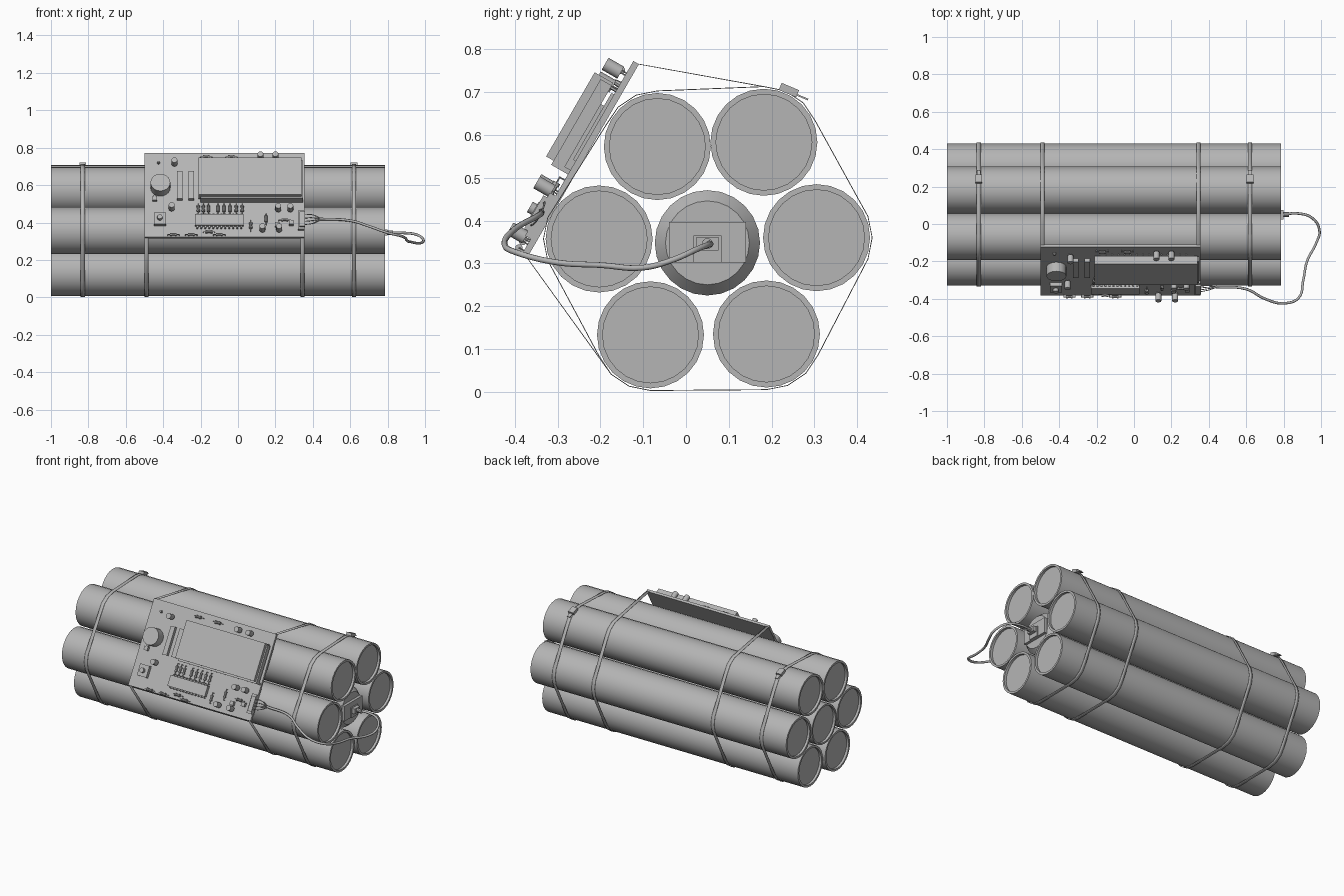
import bpy, bmesh
from math import pi, cos, sin, radians
from mathutils import Matrix, Vector

if "Cube" in bpy.data.objects:
    bpy.data.objects.remove(bpy.data.objects["Cube"])

# Tilted circuit board frame: x along the bundle, v up the board, n outward
BOARD = Matrix(((1, 0, 0, 0), (0, .5, -.866, -.37), (0, .866, .5, .315), (0, 0, 0, 1)))
TOP = .015
ROT = {'x': Matrix.Rotation(pi / 2, 4, 'Y'), 'y': Matrix.Rotation(pi / 2, 4, 'X'), 'z': Matrix()}
GREY = bpy.data.materials.new("dark_grey")
GREY.diffuse_color = (.46, .46, .46, 1)
GREY.use_nodes = True
GREY.node_tree.nodes["Principled BSDF"].inputs["Base Color"].default_value = GREY.diffuse_color


def v_at(z, n=.02):
    """Board height for a world z seen from the front."""
    return (z - .315 - .5 * n) / .866


def finish(bm, name, matrix=None, smooth=True):
    bmesh.ops.recalc_face_normals(bm, faces=bm.faces)
    me = bpy.data.meshes.new(name)
    bm.to_mesh(me)
    bm.free()
    me.materials.append(GREY)
    ob = bpy.data.objects.new(name, me)
    bpy.context.collection.objects.link(ob)
    if matrix:
        ob.matrix_world = matrix
    if smooth:
        me.shade_smooth()
        me.set_sharp_from_angle(angle=radians(35))
    return ob


def box(bm, x0, x1, y0, y1, z0, z1):
    m = Matrix.Translation(((x0 + x1) / 2, (y0 + y1) / 2, (z0 + z1) / 2))
    bmesh.ops.create_cube(bm, size=1, matrix=m @ Matrix.Diagonal((x1 - x0, y1 - y0, z1 - z0, 1)))


def cyl(bm, c, r, length, axis='z', seg=10, r2=None):
    bmesh.ops.create_cone(bm, cap_ends=True, segments=seg, radius1=r, radius2=r2 or r,
                          depth=length, matrix=Matrix.Translation(c) @ ROT[axis])


def lathe_x(name, y, z, profile, seg=24):
    """Closed tube along x from (x, radius) pairs, capped at both ends."""
    bm = bmesh.new()
    rings = [[bm.verts.new((x, y + r * cos(2 * pi * i / seg), z + r * sin(2 * pi * i / seg)))
              for i in range(seg)] for x, r in profile]
    for a, b in zip(rings, rings[1:]):
        for i in range(seg):
            j = (i + 1) % seg
            bm.faces.new((a[i], a[j], b[j], b[i]))
    bm.faces.new(rings[0])
    bm.faces.new(rings[-1])
    return finish(bm, name)


def wire(name, pts, r):
    cu = bpy.data.curves.new(name, 'CURVE')
    cu.dimensions = '3D'
    cu.bevel_depth, cu.bevel_resolution, cu.resolution_u = r, 2, 6
    cu.use_fill_caps = True
    cu.materials.append(GREY)
    sp = cu.splines.new('BEZIER')
    sp.bezier_points.add(len(pts) - 1)
    for p, co in zip(sp.bezier_points, pts):
        p.co = co
        p.handle_left_type = p.handle_right_type = 'AUTO'
    ob = bpy.data.objects.new(name, cu)
    bpy.context.collection.objects.link(ob)


# Bundle of seven tubes
outer = [(-.067, .573), (.182, .583), (.305, .36), (.188, .135), (-.083, .133), (-.203, .357)]
for k, (y, z) in enumerate(outer):
    lathe_x(f"tube_{k + 1}", y, z, [(-.985, .112), (-1, .112), (-1, .125), (.785, .125), (.785, .112), (.77, .112)])
lathe_x("centre_tube", .05, .348, [(-.985, .112), (-1, .112), (-1, .123), (.725, .123), (.755, .098)])

# Detonator set on the tapered end of the centre tube
bm = bmesh.new()
box(bm, .72, .772, -.04, .14, .302, .397)
box(bm, .76, .779, .017, .083, .302, .365)
box(bm, .77, .80, .024, .076, .33, .362)
cyl(bm, (.81, .05, .346), .013, .04, 'x')
finish(bm, "detonator")


# Straps follow the convex outline of the bundle
def hull(pts):
    pts = sorted(pts)

    def half(seq):
        out = []
        for p in seq:
            while len(out) > 1 and ((out[-1][0] - out[-2][0]) * (p[1] - out[-2][1])
                                    - (out[-1][1] - out[-2][1]) * (p[0] - out[-2][0])) <= 0:
                out.pop()
            out.append(p)
        return out[:-1]
    return half(pts) + half(pts[::-1])


def strap(name, x, extra=()):
    pts = [(y + .13 * cos(i * pi / 8), z + .13 * sin(i * pi / 8)) for y, z in outer for i in range(16)]
    loop = hull(pts + list(extra))
    bm = bmesh.new()
    a, b = ([bm.verts.new((x + s * .011, y, z)) for y, z in loop] for s in (-1, 1))
    for i in range(len(loop)):
        j = (i + 1) % len(loop)
        bm.faces.new((a[i], a[j], b[j], b[i]))
    ob = finish(bm, name)
    mod = ob.modifiers.new("thickness", 'SOLIDIFY')
    mod.thickness, mod.offset = .002, 0


for side, x in (("left", -.83), ("right", .62)):
    strap("bundle_strap_" + side, x)
    bm = bmesh.new()
    box(bm, -.018, .018, -.022, .022, -.008, .01)
    box(bm, -.01, .01, -.01, .05, -.004, 0)
    finish(bm, "strap_buckle_" + side, Matrix.Translation((x, .24, .704)) @ Matrix.Rotation(-.4, 4, 'X'))
for side, x in (("left", -.49), ("right", .344)):
    strap("board_strap_" + side, x, [(-.372, .314), (-.113, .766)])

# Circuit board
bm = bmesh.new()
box(bm, -.5, .355, 0, .52, 0, TOP)
finish(bm, "circuit_board", BOARD, False)

# Display module with pin row below it
bm = bmesh.new()
box(bm, -.21, .34, .225, .452, .03, .08)
box(bm, -.2, .348, .214, .226, TOP, .06)
box(bm, .339, .348, .226, .445, .03, .06)
box(bm, -.18, .32, .25, .43, TOP, .022)
for i in range(14):
    cyl(bm, (-.15 + .033 * i, .44, .022), .004, .03, seg=6)
finish(bm, "display", BOARD)

# Buzzer
bm = bmesh.new()
cyl(bm, (-.415, .305, .042), .053, .058, seg=20)
finish(bm, "buzzer", BOARD)

# Flat relays
bm = bmesh.new()
for x in (-.312, -.25):
    box(bm, x - .015, x + .015, .225, .395, TOP, .035)
finish(bm, "flat_relays", BOARD, False)

# Main chip with two rows of bent pins
bm = bmesh.new()
box(bm, -.23, .03, .06, .125, .022, .042)
for i in range(12):
    x = -.217 + i * .0213
    for v0, v1 in ((.05, .062), (.123, .135)):
        box(bm, x - .005, x + .005, v0, v1, .027, .032)
        e0, e1 = (v0, v0 + .004) if v0 < .1 else (v1 - .004, v1)
        box(bm, x - .004, x + .004, e0, e1, TOP, .03)
finish(bm, "main_chip", BOARD, False)

# Push button
bm = bmesh.new()
vb = v_at(.42, .03)
box(bm, -.45, -.385, vb - .035, vb + .035, TOP, .036)
cyl(bm, (-.418, vb, .044), .014, .02, seg=12)
finish(bm, "push_button", BOARD)

# Capacitors standing on short legs
caps = [(-.34, .725), (-.355, .485), (.215, .48), (.28, .48), (.13, .372), (.22, .372), (.12, .757), (.2, .757)]
bm = bmesh.new()
for x, z in caps:
    v = v_at(z, .05)
    cyl(bm, (x, v, .048), .016, .042, seg=12)
    for s in (-.007, .007):
        cyl(bm, (x + s, v, .02), .002, .02, seg=5)
finish(bm, "capacitors", BOARD)

# Resistors: body, end beads and bent leads
bm = bmesh.new()
upright = [(x, .475) for x in (-.212, -.185, -.158, -.107, -.075, -.043, -.01, .022)] + [(.068, .385), (.15, .42)]
flat = [(-.345, .337), (-.25, .337), (-.155, .352), (-.1, .337), (.25, .415), (-.17, .752), (-.035, .752)]
for pts, axis in ((upright, 'y'), (flat, 'x')):
    for x, z in pts:
        d = Vector((1, 0, 0)) if axis == 'x' else Vector((0, 1, 0))
        c = Vector((x, v_at(z, .03), .028))
        cyl(bm, c, .007, .034, axis, 8)
        cyl(bm, c, .002, .064, axis, 5)
        for s in (-1, 1):
            cyl(bm, c + d * s * .013, .009, .009, axis, 8)
            cyl(bm, c + d * s * .031 - Vector((0, 0, .007)), .002, .016, 'z', 5)
finish(bm, "resistors", BOARD)

# Small lamps and jumpers
bm = bmesh.new()
for x, z in ((-.425, .72), (-.445, .54)):
    cyl(bm, (x, v_at(z), .022), .008, .016, r2=.006, seg=8)
for x, z in ((-.445, .525), (.21, .385), (.285, .395)):
    box(bm, x - .012, x + .012, v_at(z) - .012, v_at(z) + .012, TOP, .034)
finish(bm, "small_components", BOARD)

# Wire connector
bm = bmesh.new()
vc = v_at(.42, .04)
box(bm, .322, .355, vc - .058, vc + .058, TOP, .03)
box(bm, .33, .358, vc - .045, vc + .045, .022, .04)
finish(bm, "wire_connector", BOARD, False)

# Thin wires gathering into the main cable
for i, s in enumerate((-.03, -.01, .01, .03)):
    start = BOARD @ Vector((.356, vc + s, .03))
    mid = Vector((.395, -.342 + s * .4, .418 + s * .8))
    wire(f"thin_wire_{i + 1}", [start, mid, (.45, -.337, .419)], .0022)
wire("main_cable", [(.44, -.337, .419), (.6, -.348, .41), (.7, -.4, .38), (.8, -.424, .345), (.88, -.395, .325),
                    (.905, -.3, .302), (.925, -.2, .296), (.975, -.1, .29), (.992, -.04, .305),
                    (.955, .03, .335), (.87, .057, .345), (.8, .05, .346)], .007)
